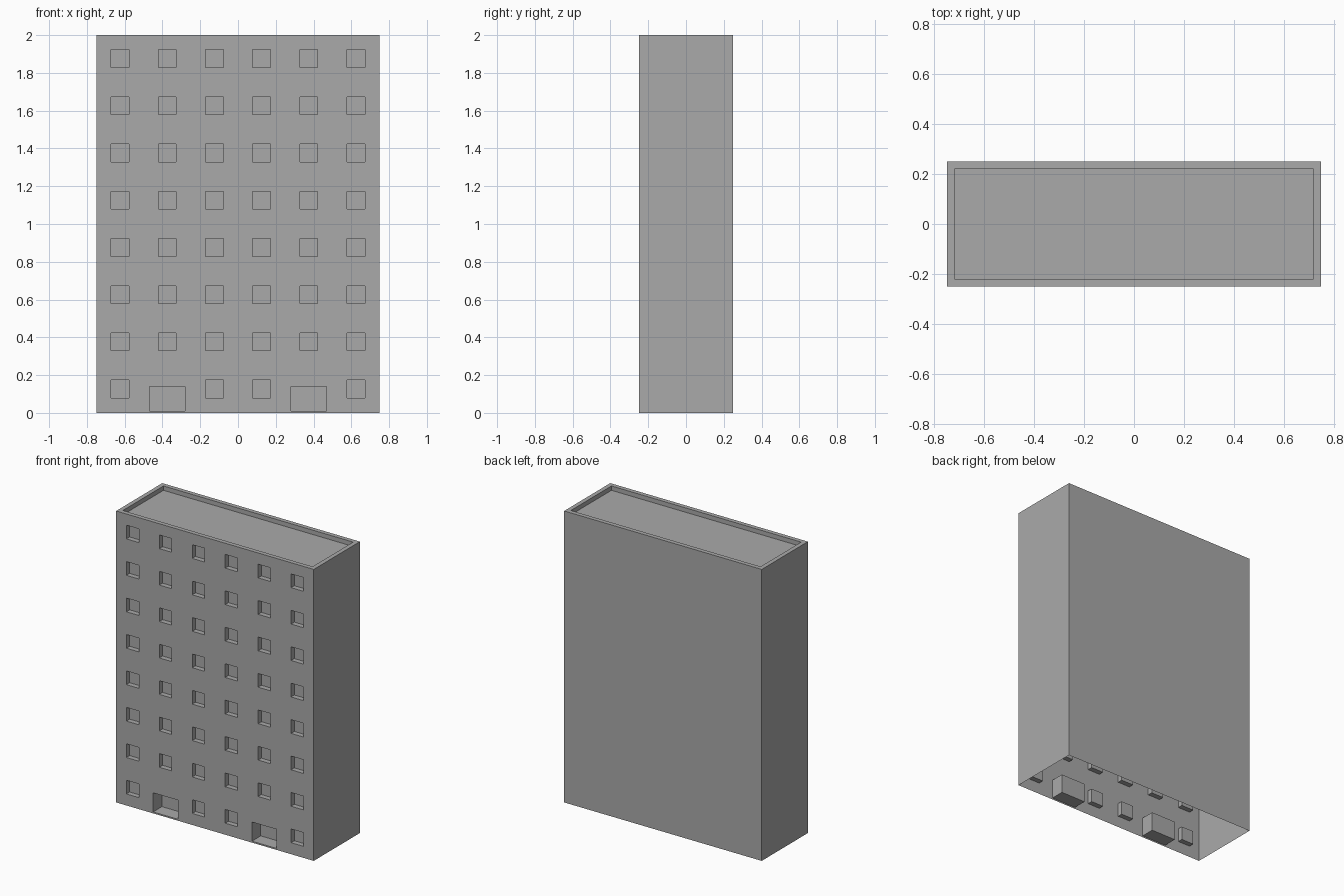
import bpy
import bmesh
from mathutils import Vector

cube = bpy.data.objects.get("Cube")
if cube:
    bpy.data.objects.remove(cube, do_unlink=True)

W, D, H = 1.5, 0.5, 2.0      # overall size
COLS, ROWS = 6, 8
CELL = 0.25

concrete = bpy.data.materials.new("concrete_grey")
concrete.use_nodes = True
GREY = (0.4, 0.4, 0.4, 1)
concrete.diffuse_color = GREY
concrete.node_tree.nodes["Principled BSDF"].inputs["Base Color"].default_value = GREY

bm = bmesh.new()


def face(points):
    bm.faces.new([bm.verts.new(p) for p in points])


def rect(place, u0, u1, v0, v1):
    return [place(u, v) for u, v in ((u0, v0), (u1, v0), (u1, v1), (u0, v1))]


def recessed_panel(place, outer, inner, inward):
    """Flat panel with a rectangular pocket sunk along the inward vector."""
    a, b = rect(place, *outer), rect(place, *inner)
    c = [p + inward for p in b]
    for i in range(4):
        j = (i + 1) % 4
        face((a[i], a[j], b[j], b[i]))
        face((b[i], b[j], c[j], c[i]))
    face(c)


def on_front(u, v):
    return Vector((u, -D / 2, v))


def on_roof(u, v):
    return Vector((u, v, H))


# Front wall: one panel per bay, with a window or an entrance
for col in range(COLS):
    for row in range(ROWS):
        x0, z0 = -W / 2 + col * CELL, row * CELL
        x, z = x0 + CELL / 2, z0 + CELL / 2
        outer = (x0, x0 + CELL, z0, z0 + CELL)
        if row == 0 and col in (1, 4):
            recessed_panel(on_front, outer, (x - 0.094, x + 0.094, 0.01, 0.141),
                           Vector((0, 0.095, 0)))
        else:
            recessed_panel(on_front, outer, (x - 0.047, x + 0.047, z - 0.046, z + 0.048),
                           Vector((0, 0.035, 0)))

# Roof sunk behind a parapet
X, Y, RIM = W / 2, D / 2, 0.03
recessed_panel(on_roof, (-X, X, -Y, Y), (-X + RIM, X - RIM, -Y + RIM, Y - RIM),
               Vector((0, 0, -0.03)))

# Plain back and side walls; the underside stays open
face(((X, Y, 0), (-X, Y, 0), (-X, Y, H), (X, Y, H)))
face(((X, -Y, 0), (X, Y, 0), (X, Y, H), (X, -Y, H)))
face(((-X, Y, 0), (-X, -Y, 0), (-X, -Y, H), (-X, Y, H)))

bmesh.ops.remove_doubles(bm, verts=bm.verts, dist=0.0005)

mesh = bpy.data.meshes.new("apartment_block")
bm.to_mesh(mesh)
bm.free()
mesh.materials.append(concrete)
block = bpy.data.objects.new("apartment_block", mesh)
bpy.context.scene.collection.objects.link(block)
